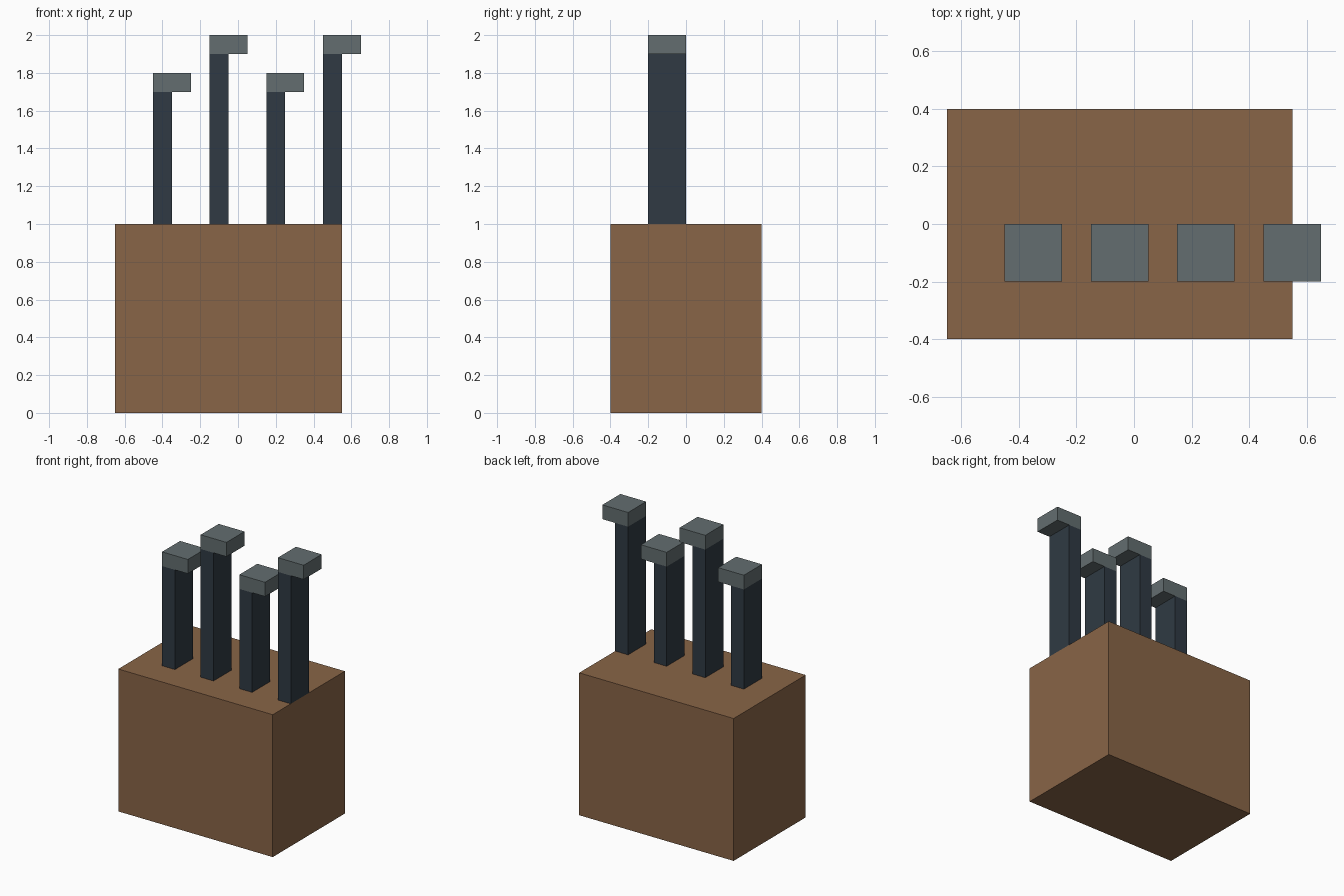
import bpy

if "Cube" in bpy.data.objects:
    bpy.data.objects.remove(bpy.data.objects["Cube"])


def material(name, color):
    mat = bpy.data.materials.new(name)
    mat.diffuse_color = (*color, 1.0)
    mat.use_nodes = True
    mat.node_tree.nodes["Principled BSDF"].inputs["Base Color"].default_value = mat.diffuse_color
    return mat


def box(name, low, high, mat):
    """Axis-aligned box between two corners."""
    center = [(a + b) / 2 for a, b in zip(low, high)]
    bpy.ops.mesh.primitive_cube_add(size=1, location=center)
    obj = bpy.context.object
    obj.name = name
    obj.scale = [b - a for a, b in zip(low, high)]
    bpy.ops.object.transform_apply(location=False, rotation=False, scale=True)
    obj.data.materials.append(mat)
    return obj


wood = material("wood", (0.25, 0.13, 0.063))
dark = material("dark_handle", (0.029, 0.042, 0.056))
steel = material("grey_cap", (0.125, 0.155, 0.16))

# Wooden block
box("knife_block", (-0.65, -0.4, 0), (0.55, 0.4, 1), wood)

# Row of handles with overhanging caps, alternating short and tall
CAP = 0.1
for i, top in enumerate((1.8, 2.0, 1.8, 2.0)):
    x = -0.45 + 0.3 * i
    box(f"handle_{i + 1}", (x, -0.2, 1), (x + 0.1, 0, top - CAP), dark)
    box(f"handle_cap_{i + 1}", (x, -0.2, top - CAP), (x + 0.2, 0, top), steel)
